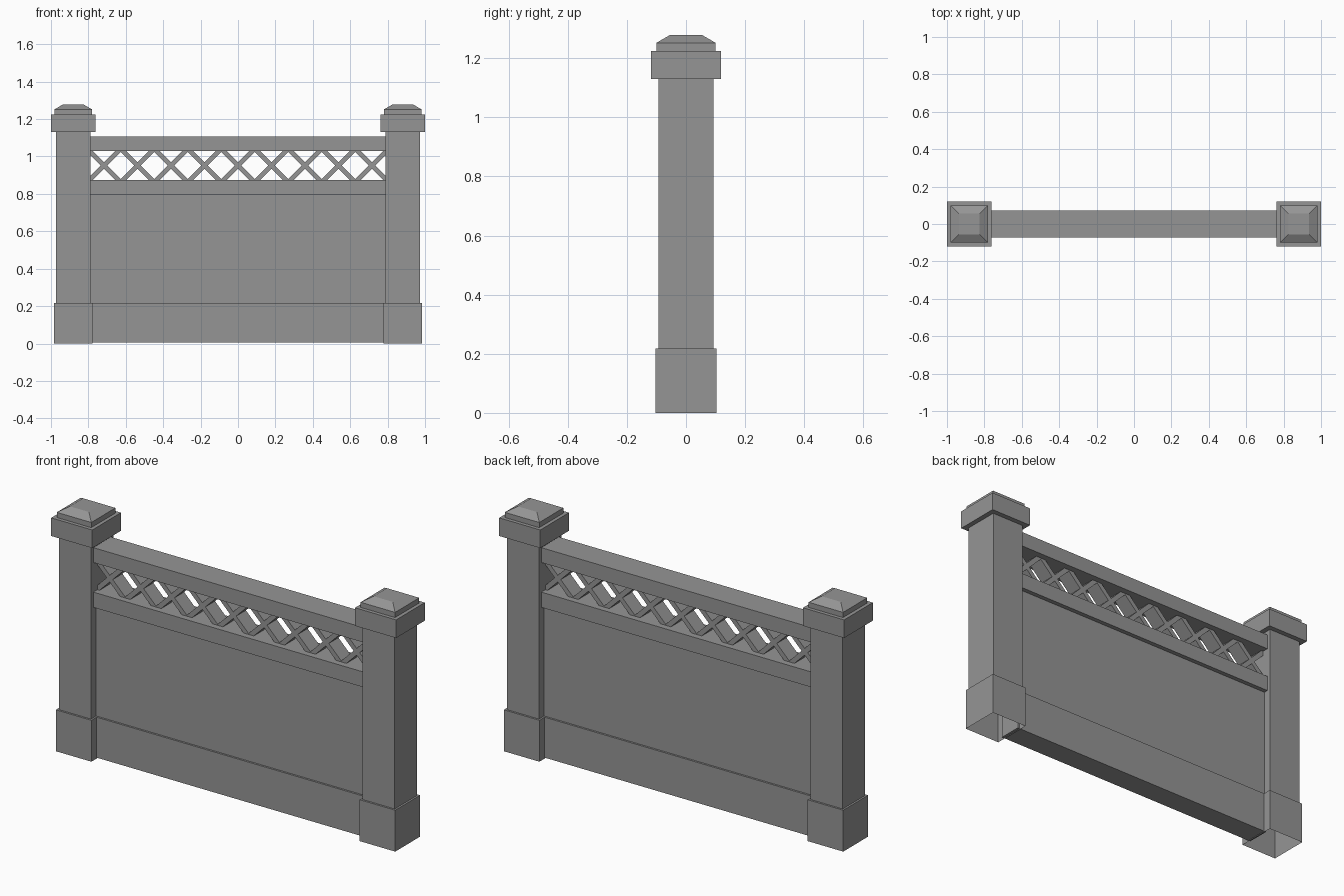
import bpy, bmesh, math
from mathutils import Matrix, Vector

cube = bpy.data.objects.get("Cube")
if cube:
    bpy.data.objects.remove(cube, do_unlink=True)

stone = bpy.data.materials.new("grey_stone")
stone.use_nodes = True
colour = (0.3, 0.3, 0.3, 1)
stone.diffuse_color = colour
stone.node_tree.nodes["Principled BSDF"].inputs["Base Color"].default_value = colour


def finish(name, bm):
    bmesh.ops.recalc_face_normals(bm, faces=bm.faces)
    mesh = bpy.data.meshes.new(name)
    bm.to_mesh(mesh)
    bm.free()
    mesh.materials.append(stone)
    obj = bpy.data.objects.new(name, mesh)
    bpy.context.collection.objects.link(obj)
    return obj


def box(name, x, half_x, half_y, z0, z1, taper=None, open_bottom=False):
    """Box between two heights; taper is the half width of a square top."""
    bm = bmesh.new()
    bmesh.ops.create_cube(bm, size=2)
    for v in bm.verts:
        top = v.co.z > 0
        hx, hy = (taper, taper) if taper and top else (half_x, half_y)
        v.co = Vector((x + v.co.x * hx, v.co.y * hy, z1 if top else z0))
    if open_bottom:
        low = [f for f in bm.faces if all(v.co.z == z0 for v in f.verts)]
        bmesh.ops.delete(bm, geom=low, context='FACES_ONLY')
    return finish(name, bm)


# Two matching posts, hollow at the foot
for side, x in (("left", 0.881), ("right", -0.881)):
    box(side + "_post_base", x, 0.103, 0.103, 0, 0.217, open_bottom=True)
    box(side + "_post_shaft", x, 0.093, 0.093, 0.217, 1.13)
    box(side + "_post_collar", x, 0.119, 0.119, 1.13, 1.225)
    box(side + "_post_neck", x, 0.1, 0.1, 1.225, 1.252)
    box(side + "_post_cap", x, 0.1, 0.1, 1.252, 1.278, taper=0.055)

# Wall between the posts
box("wall_base", 0, 0.79, 0.06, 0.005, 0.217, open_bottom=True)
box("wall_panel", 0, 0.79, 0.05, 0.217, 0.795)
box("middle_rail", 0, 0.79, 0.073, 0.795, 0.875)
box("top_rail", 0, 0.79, 0.073, 1.03, 1.108)

# Lattice of crossed bars, trimmed to the gap between the rails
bm = bmesh.new()
for i in range(-4, 5):
    for angle in (45, -45):
        place = (Matrix.Translation((i * 0.179, 0, 0.952))
                 @ Matrix.Rotation(math.radians(angle), 4, 'Y')
                 @ Matrix.Diagonal((0.3, 0.08, 0.025, 1)))
        bmesh.ops.create_cube(bm, size=1, matrix=place)
for z, up in ((0.875, -1), (1.03, 1)):
    bmesh.ops.bisect_plane(bm, geom=bm.verts[:] + bm.edges[:] + bm.faces[:],
                           plane_co=(0, 0, z), plane_no=(0, 0, up), clear_outer=True)
finish("lattice", bm)
